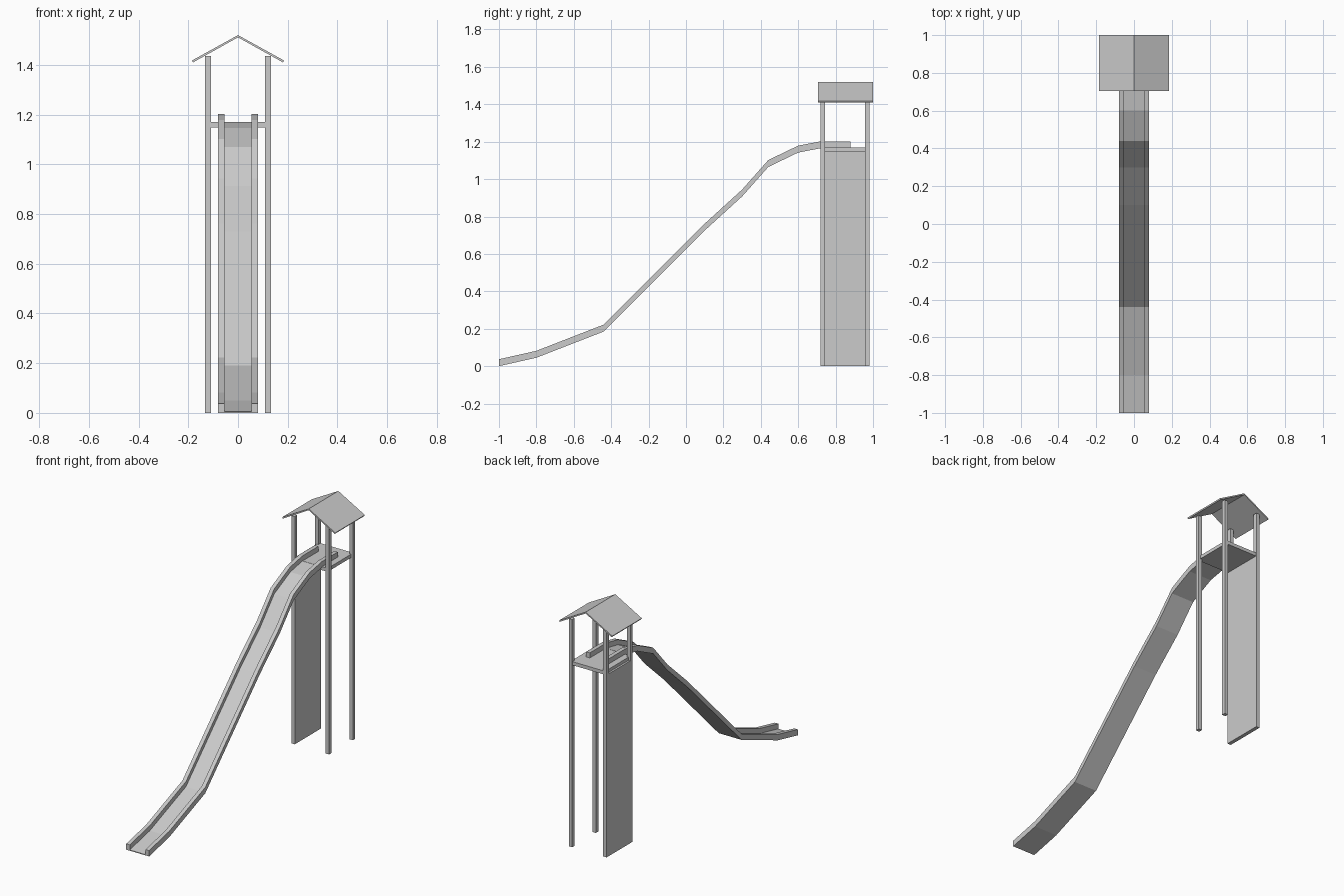
import bpy
import bmesh

if "Cube" in bpy.data.objects:
    bpy.data.objects.remove(bpy.data.objects["Cube"])


def make(name, verts, faces):
    mesh = bpy.data.meshes.new(name)
    mesh.from_pydata(verts, [], faces)
    bm = bmesh.new()
    bm.from_mesh(mesh)
    bmesh.ops.recalc_face_normals(bm, faces=bm.faces)
    bm.to_mesh(mesh)
    bm.free()
    ob = bpy.data.objects.new(name, mesh)
    bpy.context.collection.objects.link(ob)
    return ob


def sweep(name, rings):
    """Bridge equal-sized rings and cap both ends."""
    n = len(rings[0])
    verts = [v for r in rings for v in r]
    faces = [list(range(n)), list(range(len(verts) - n, len(verts)))]
    for i in range(len(rings) - 1):
        for j in range(n):
            k = (j + 1) % n
            faces.append([i * n + j, i * n + k, (i + 1) * n + k, (i + 1) * n + j])
    return make(name, verts, faces)


def box(name, x, y, z):
    return sweep(name, [[(x[0], yy, z[0]), (x[1], yy, z[0]),
                         (x[1], yy, z[1]), (x[0], yy, z[1])] for yy in y])


def strip(name, path, x0, x1, low, high):
    """Rectangular section following the slide path (y, z)."""
    return sweep(name, [[(x0, y, z + low), (x1, y, z + low),
                         (x1, y, z + high), (x0, y, z + high)] for y, z in path])


# slide: path of the bed's top surface
path = [(-1, 0.005), (-0.8, 0.05), (-0.44, 0.19), (0.1, 0.73), (0.3, 0.912),
        (0.44, 1.07), (0.6, 1.147), (0.72, 1.17), (0.88, 1.17)]
strip("slide_bed", path[:-1], -0.055, 0.055, -0.005, 0.0)
for side, s in (("left", -1), ("right", 1)):
    strip(f"slide_rail_{side}", path, s * 0.055, s * 0.08, -0.005, 0.032)

# tower posts
for side, x in (("left", (-0.132, -0.108)), ("right", (0.108, 0.132))):
    for end, y in (("front", (0.72, 0.744)), ("back", (0.956, 0.98))):
        box(f"post_{end}_{side}", x, y, (0, 1.436))

# platform and closed side wall
box("platform", (-0.12, 0.12), (0.722, 0.978), (1.148, 1.17))
box("side_panel", (-0.132, -0.108), (0.744, 0.956), (0, 1.15))

# gabled roof
gable = [(-0.185, 1.418), (0, 1.52), (0.185, 1.418),
         (0.181, 1.410), (0, 1.511), (-0.181, 1.410)]
n = len(gable)
sweep("roof", [[(x, y, z) for x, z in gable] for y in (0.705, 1.0)])
